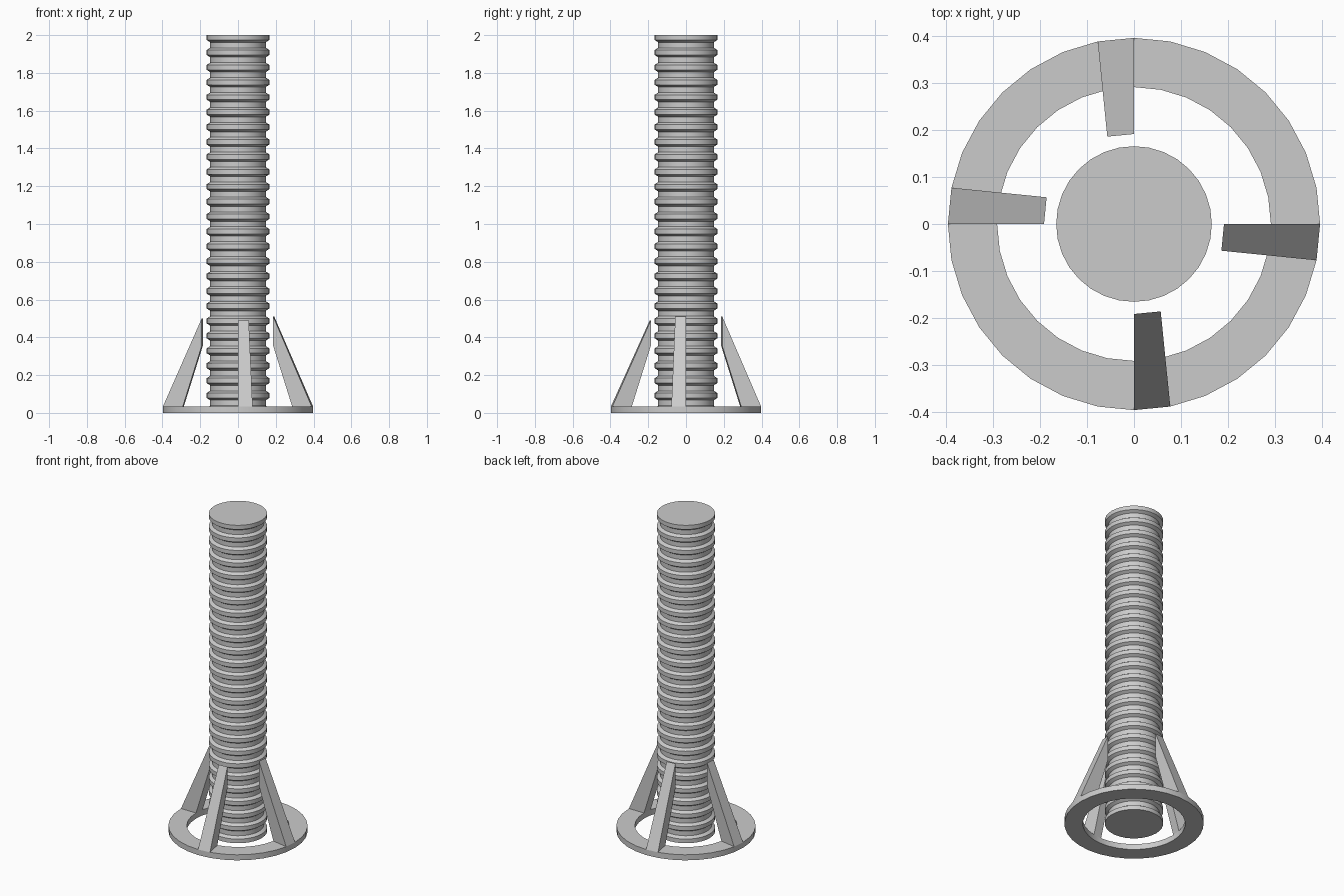
import bpy
from math import sin, cos, tau, radians

cube = bpy.data.objects.get("Cube")
if cube:
    bpy.data.objects.remove(cube)

SIDES = 32
grey = bpy.data.materials.new("plain grey")
grey.use_nodes = True
grey.diffuse_color = (0.6, 0.6, 0.6, 1)
grey.node_tree.nodes["Principled BSDF"].inputs["Base Color"].default_value = grey.diffuse_color


def add_object(name, verts, faces, smooth=False):
    mesh = bpy.data.meshes.new(name)
    mesh.from_pydata(verts, [], faces)
    mesh.materials.append(grey)
    obj = bpy.data.objects.new(name, mesh)
    bpy.context.collection.objects.link(obj)
    bpy.ops.object.select_all(action='DESELECT')
    obj.select_set(True)
    bpy.context.view_layer.objects.active = obj
    # Make every face point outward
    bpy.ops.object.mode_set(mode='EDIT')
    bpy.ops.mesh.select_all(action='SELECT')
    bpy.ops.mesh.normals_make_consistent(inside=False)
    bpy.ops.object.mode_set(mode='OBJECT')
    if smooth:
        bpy.ops.object.shade_smooth_by_angle(angle=radians(30))
    return obj


def lathe(name, profile, closed):
    """Turn an (r, z) profile about z; close it to a loop or cap its ends."""
    verts = [(r * cos(tau * i / SIDES), r * sin(tau * i / SIDES), z)
             for r, z in profile for i in range(SIDES)]
    n = len(profile)
    faces = []
    for k in range(n if closed else n - 1):
        a, b = k * SIDES, (k + 1) % n * SIDES
        for i in range(SIDES):
            j = (i + 1) % SIDES
            faces.append((a + i, a + j, b + j, b + i))
    if not closed:
        faces.append(tuple(range(SIDES)))
        faces.append(tuple(range((n - 1) * SIDES, n * SIDES)))
    return add_object(name, verts, faces, smooth=True)


# Ribbed column: flat ridges with sloped shoulders between straight grooves
RIDGE_R, GROOVE_R = 0.166, 0.147
RIDGE_H, SLOPE_H, COUNT = 0.026, 0.012, 25
pitch = (2 - RIDGE_H) / COUNT
profile = []
for k in range(COUNT + 1):
    z = k * pitch
    profile += [(RIDGE_R, z), (RIDGE_R, z + RIDGE_H)]
    if k < COUNT:
        profile += [(GROOVE_R, z + RIDGE_H + SLOPE_H), (GROOVE_R, z + pitch - SLOPE_H)]
lathe("ribbed_column", profile, closed=False)

# Flat base ring
OUTER, INNER, RING_H = 0.397, 0.292, 0.035
lathe("base_ring", [(INNER, 0), (OUTER, 0), (OUTER, RING_H), (INNER, RING_H)], closed=True)


# Struts: each rises from one ring segment and leans in toward the column
def strut(name, quarter, turn, top):
    base = quarter * tau / 4
    ux, uy = cos(base), sin(base)
    verts = []
    for angle in (base, base + turn * tau / SIDES):
        c, s = cos(angle), sin(angle)
        end = (INNER * c - 0.1 * ux, INNER * s - 0.1 * uy)
        verts += [(OUTER * c, OUTER * s, RING_H), (INNER * c, INNER * s, RING_H),
                  (*end, 0.355), (*end, top)]
    faces = [(0, 1, 2, 3), (4, 5, 6, 7)]
    faces += [(i, (i + 1) % 4, (i + 1) % 4 + 4, i + 4) for i in range(4)]
    add_object(name, verts, faces)


strut("left_strut", 0, -1, 0.51)
strut("back_strut", 1, 1, 0.51)
strut("right_strut", 2, -1, 0.5)
strut("front_strut", 3, 1, 0.49)
